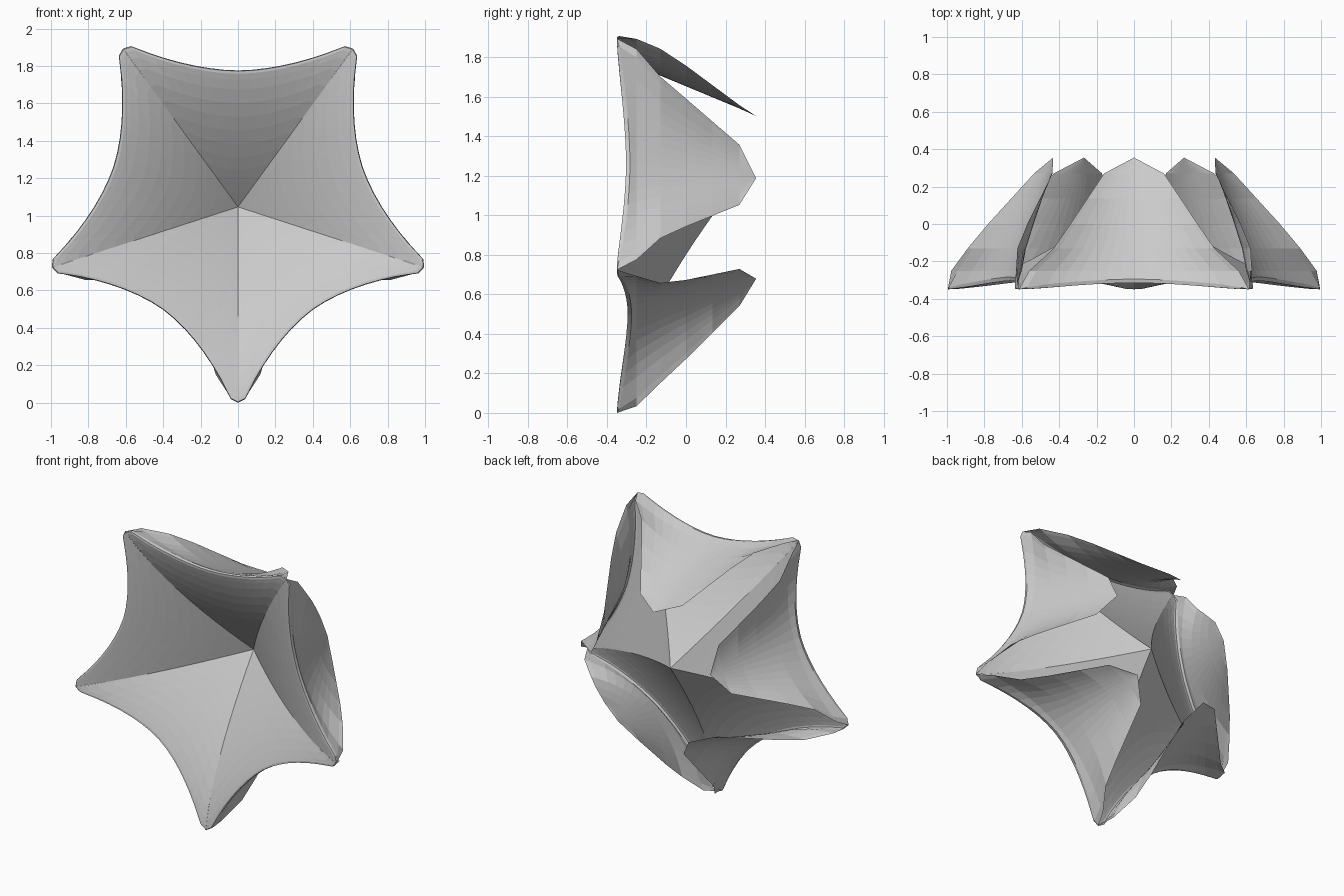
import bpy, bmesh, math
from mathutils import Vector

if "Cube" in bpy.data.objects:
    bpy.data.objects.remove(bpy.data.objects["Cube"])

CENTRE_Z = 1.045
COLS = 16            # columns across one petal
TIP_T, TIP_R = 0.615, 0.847   # petal corner: sideways and outward distance


def rim(u, mid):
    """Scalloped outer edge of one petal, u from -1 to 1."""
    if abs(u) > 0.999:
        return TIP_T * u, TIP_R
    return TIP_T * u, mid + (0.878 - mid) * abs(u) ** 1.8


def depth(r):
    """Funnel depth, deepest at the centre."""
    return -0.35 + 0.52 * max(0.0, 1 - r / 0.86) ** 1.5


def petal_rows(mid):
    us = [-1 + 2 * i / COLS for i in range(COLS + 1)]
    us[1], us[-2] = -0.93, 0.93
    rows = []
    # funnel panel from the centre out to the rolled rim
    for s in (0, .05, .1, .18, .27, .36, .46, .56, .66, .76, .86, .93, .975):
        row = []
        for u in us:
            t, r = rim(u, mid)
            row.append((t * s, depth(r * s), r * s))
        rows.append(row)
    # rolled rim
    for s, dy in ((0.995, 0.005), (1.0, 0.025)):
        row = []
        for u in us:
            t, r = rim(u, mid)
            row.append((t * s, depth(r) + dy * (1 - u ** 8), r * s))
        rows.append(row)
    # flap folding back to a rounded point
    for T, Y, R in ((.56, -.25, .845), (.43, -.13, .795), (.34, 0, .71),
                    (.25, .135, .61), (.16, .27, .51)):
        c = mid - (mid - 0.46) * (Y + 0.3) / 0.65
        rows.append([(T * u, Y, c + (R - c) * u * u) for u in us])
    rows.append([(0, 0.355, 0.455)] * len(us))
    return rows


bm = bmesh.new()
# five petals around the centre, the top one first
for k, mid in enumerate((0.73, 0.70, 0.68, 0.68, 0.70)):
    a = math.radians(72 * k)
    ca, sa = math.cos(a), math.sin(a)
    grid = [[bm.verts.new((t * ca + r * sa, y, CENTRE_Z + r * ca - t * sa))
             for t, y, r in row] for row in petal_rows(mid)]
    for lo, hi in zip(grid, grid[1:]):
        for i in range(COLS):
            bm.faces.new((lo[i], lo[i + 1], hi[i + 1], hi[i]))

bmesh.ops.remove_doubles(bm, verts=bm.verts[:], dist=0.0005)
bmesh.ops.recalc_face_normals(bm, faces=bm.faces[:])
# inner side of the funnel faces the front
centre = Vector((0, depth(0), CENTRE_Z))
inner = min(bm.faces, key=lambda f: (f.calc_center_median() - centre).length)
if inner.normal.y > 0:
    bmesh.ops.reverse_faces(bm, faces=bm.faces[:])

# rest the lowest tip on the ground
low = min(v.co.z for v in bm.verts)
for v in bm.verts:
    v.co.z -= low

mesh = bpy.data.meshes.new("folded_star")
bm.to_mesh(mesh)
bm.free()
star = bpy.data.objects.new("folded_star", mesh)
bpy.context.collection.objects.link(star)
